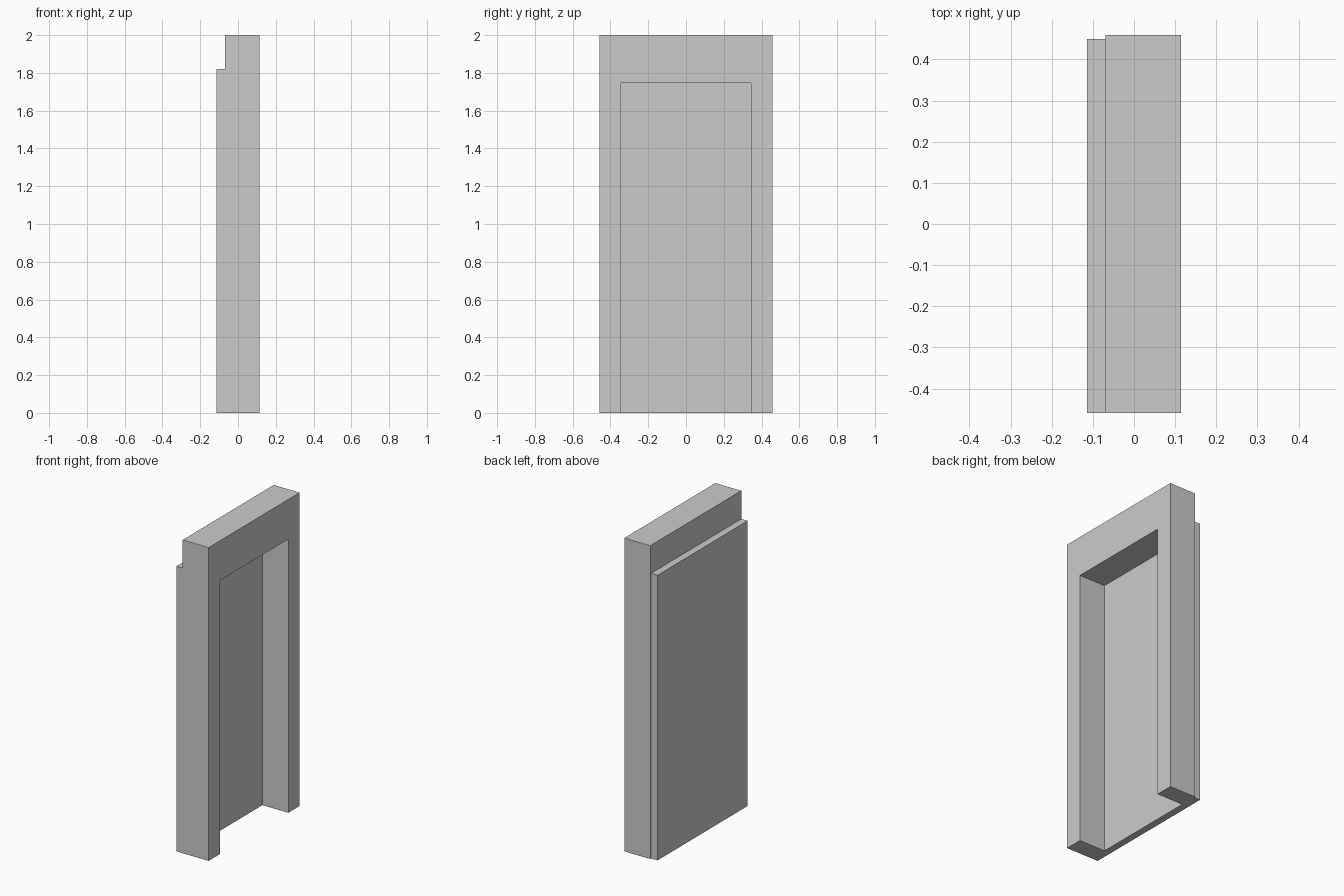
import bpy, bmesh
from mathutils import Vector

if "Cube" in bpy.data.objects:
    bpy.data.objects.remove(bpy.data.objects["Cube"])


def extrude_profile(name, points, x0, x1):
    """Extrude a closed (y, z) profile along x from x0 to x1."""
    bm = bmesh.new()
    face = bm.faces.new([bm.verts.new((x0, y, z)) for y, z in points])
    result = bmesh.ops.extrude_face_region(bm, geom=[face])
    moved = [v for v in result["geom"] if isinstance(v, bmesh.types.BMVert)]
    bmesh.ops.translate(bm, verts=moved, vec=Vector((x1 - x0, 0, 0)))
    bmesh.ops.recalc_face_normals(bm, faces=bm.faces)
    mesh = bpy.data.meshes.new(name)
    bm.to_mesh(mesh)
    bm.free()
    obj = bpy.data.objects.new(name, mesh)
    bpy.context.collection.objects.link(obj)
    return obj


BACK, JOINT, FRONT = -0.114, -0.069, 0.114   # x of panel back, seam, frame front
HALF, HEIGHT = 0.459, 2.0                    # outer frame
OPEN_HALF, OPEN_TOP = 0.345, 1.747           # doorway opening

# Door frame: two jambs and a lintel as one upside-down U
half = [(OPEN_HALF, OPEN_TOP), (OPEN_HALF, 0), (HALF, 0), (HALF, HEIGHT)]
profile = half + [(-y, z) for y, z in reversed(half)]
extrude_profile("door_frame", profile, JOINT, FRONT)

# Door panel on the back: flush at one side, slightly short at the other
panel = [(-HALF, 0), (0.45, 0), (0.45, 1.82), (-HALF, 1.82)]
extrude_profile("door_panel", panel, BACK, JOINT)
